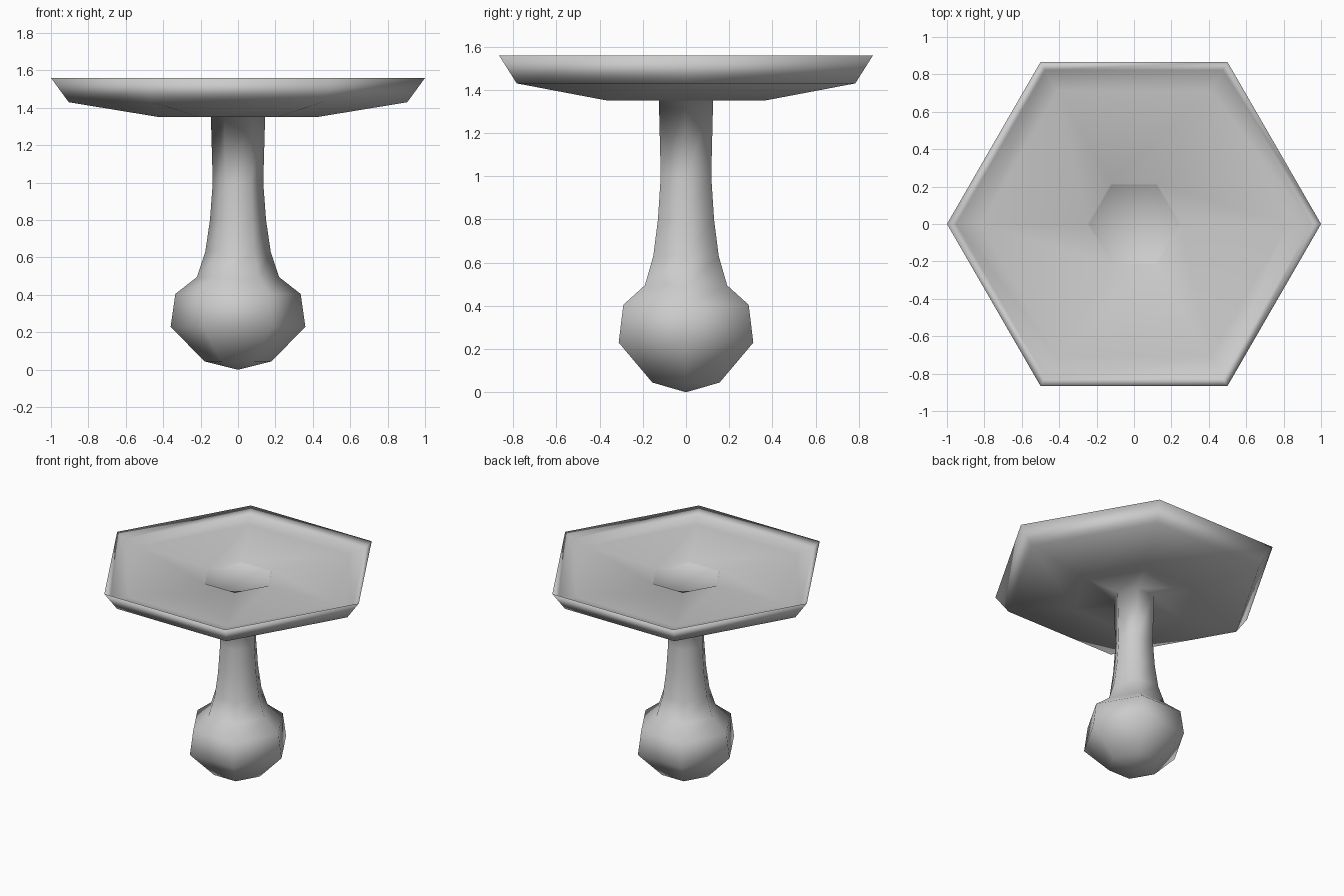
import bpy, bmesh
from math import cos, sin, tau

if "Cube" in bpy.data.objects:
    bpy.data.objects.remove(bpy.data.objects["Cube"])

SIDES = 6


def lathe(name, profile):
    """Revolve (radius, z) points into a closed six-sided body."""
    bm = bmesh.new()
    rings = []
    for r, z in profile:
        count = SIDES if r > 0 else 1
        rings.append([bm.verts.new((r * cos(tau * i / SIDES), r * sin(tau * i / SIDES), z))
                      for i in range(count)])
    for a, b in zip(rings, rings[1:]):
        for i in range(SIDES):
            j = (i + 1) % SIDES
            if len(a) == 1:
                bm.faces.new((a[0], b[j], b[i]))
            elif len(b) == 1:
                bm.faces.new((a[i], a[j], b[0]))
            else:
                bm.faces.new((a[i], a[j], b[j], b[i]))
    bmesh.ops.recalc_face_normals(bm, faces=bm.faces[:])
    for f in bm.faces:
        f.smooth = True
    mesh = bpy.data.meshes.new(name)
    bm.to_mesh(mesh)
    bm.free()
    obj = bpy.data.objects.new(name, mesh)
    bpy.context.collection.objects.link(obj)
    return obj


# One continuous body: bulb, stem, dish underside, rim, shallow dish floor
lathe("dish_on_bulb_stem", [
    (0, 0), (0.18, 0.045), (0.36, 0.23), (0.335, 0.405),
    (0.22, 0.495), (0.175, 0.63), (0.15, 0.80), (0.135, 1.00), (0.145, 1.35),
    (0.43, 1.352), (0.905, 1.43), (1.0, 1.56),
    (0.95, 1.52), (0.82, 1.50), (0.25, 1.49), (0.24, 1.48), (0, 1.48),
])
